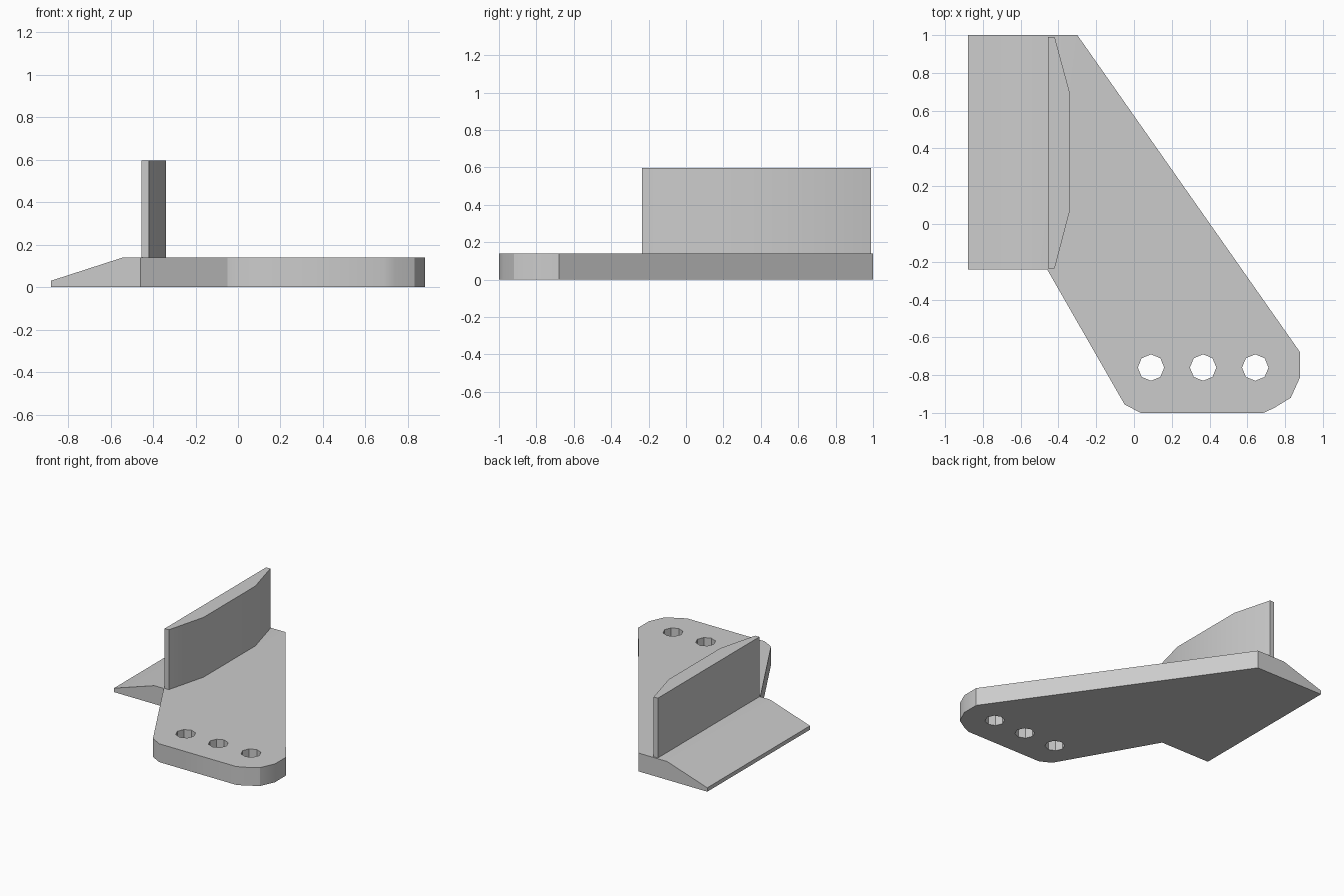
import bpy, bmesh, math
from mathutils import Vector

cube = bpy.data.objects.get("Cube")
if cube:
    bpy.data.objects.remove(cube, do_unlink=True)

grey = bpy.data.materials.new("light_grey")
grey.use_nodes = True
colour = (0.6, 0.6, 0.6, 1)
grey.diffuse_color = colour
grey.node_tree.nodes["Principled BSDF"].inputs["Base Color"].default_value = colour


def prism(loops, bottom, top):
    """Extrude an outline, with any inner loops left open as holes."""
    bm = bmesh.new()
    edges = []
    for loop in loops:
        verts = [bm.verts.new((x, y, bottom)) for x, y in loop]
        edges += [bm.edges.new((verts[i - 1], verts[i])) for i in range(len(verts))]
    bmesh.ops.triangle_fill(bm, edges=edges, use_beauty=True, use_dissolve=False)
    lid = bmesh.ops.extrude_face_region(bm, geom=bm.faces[:], use_keep_orig=True)["geom"]
    moved = [g for g in lid if isinstance(g, bmesh.types.BMVert)]
    bmesh.ops.translate(bm, verts=moved, vec=(0, 0, top - bottom))
    bmesh.ops.recalc_face_normals(bm, faces=bm.faces[:])
    return bm


def finish(bm, name):
    bmesh.ops.recalc_face_normals(bm, faces=bm.faces[:])
    mesh = bpy.data.meshes.new(name)
    bm.to_mesh(mesh)
    bm.free()
    mesh.materials.append(grey)
    obj = bpy.data.objects.new(name, mesh)
    bpy.context.collection.objects.link(obj)
    bpy.ops.object.select_all(action="DESELECT")
    obj.select_set(True)
    bpy.context.view_layer.objects.active = obj
    bpy.ops.object.shade_smooth_by_angle(angle=math.radians(30))
    return obj


def octagon(cx, cy, r):
    return [(cx + r * math.cos(i * math.pi / 4), cy + r * math.sin(i * math.pi / 4))
            for i in range(8)]


# Base plate with three bolt holes
thick = 0.14
outline = [(-0.88, 1), (-0.3, 1), (0.88, -0.68), (0.88, -0.81), (0.83, -0.92),
           (0.74, -0.975), (0.685, -1), (0.035, -1), (-0.05, -0.955),
           (-0.46, -0.24), (-0.88, -0.24)]
holes = [octagon(x, -0.76, 0.07) for x in (0.09, 0.366, 0.642)]
plate = prism([outline] + holes, 0, thick)

# Sloping ramp along the outer edge of the plate
low, high = Vector((-0.88, 0, 0.03)), Vector((-0.54, 0, thick))
run = high - low
cut = bmesh.ops.bisect_plane(plate, geom=plate.verts[:] + plate.edges[:] + plate.faces[:],
                             plane_co=low, plane_no=(-run.z, 0, run.x),
                             clear_outer=True)
rim = [e for e in plate.edges if e.is_boundary]
bmesh.ops.triangle_fill(plate, edges=rim, use_beauty=True)
finish(plate, "base_plate")

# Upright fin, flat outside and bowed inside
fin_profile = [(-0.455, -0.235), (-0.42, -0.235), (-0.34, 0.07),
               (-0.34, 0.695), (-0.42, 0.99), (-0.455, 0.99)]
finish(prism([fin_profile], thick, 0.597), "upright_fin")
